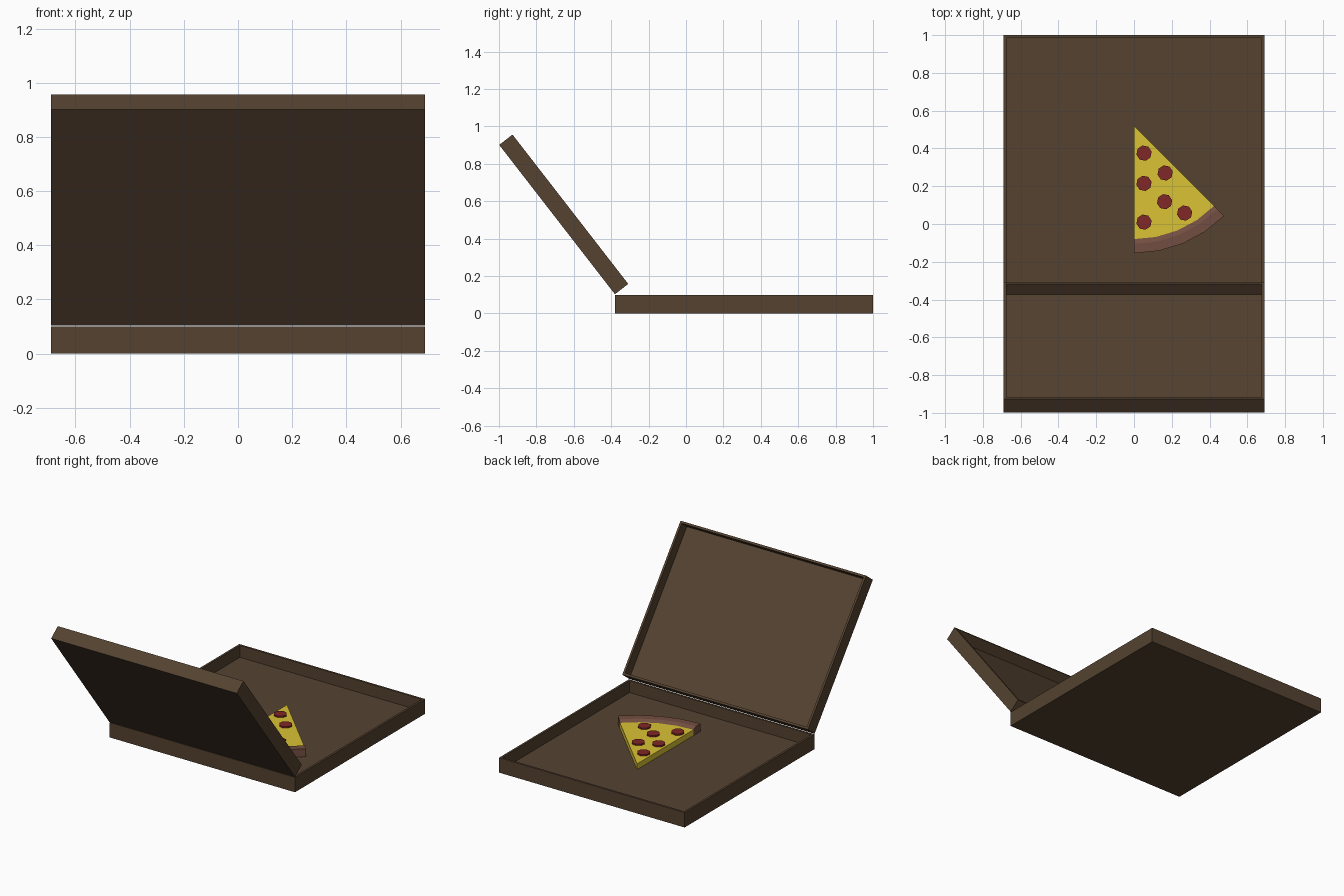
import bpy, bmesh, math
from mathutils import Matrix, Vector

if "Cube" in bpy.data.objects:
    bpy.data.objects.remove(bpy.data.objects["Cube"])


def material(name, rgb):
    m = bpy.data.materials.new(name)
    m.diffuse_color = (*rgb, 1)
    m.use_nodes = True
    m.node_tree.nodes["Principled BSDF"].inputs["Base Color"].default_value = m.diffuse_color
    return m


CARD = material("cardboard", (0.09, 0.055, 0.03))
CHEESE = material("cheese", (0.70, 0.54, 0.035))
CRUST = material("crust", (0.17, 0.075, 0.052))
MEAT = material("pepperoni", (0.22, 0.02, 0.02))


def finish(name, bm, mat):
    bmesh.ops.remove_doubles(bm, verts=bm.verts, dist=1e-5)
    bmesh.ops.recalc_face_normals(bm, faces=bm.faces)
    mesh = bpy.data.meshes.new(name)
    bm.to_mesh(mesh)
    bm.free()
    mesh.materials.append(mat)
    obj = bpy.data.objects.new(name, mesh)
    bpy.context.collection.objects.link(obj)
    return obj


def tray(name, length, depth, wall=0.02, floor=0.02):
    """Open box: x centred, y from 0 to length, z from 0 to depth."""
    bm = bmesh.new()
    bmesh.ops.create_cube(bm, size=1, matrix=Matrix.Translation((0, length / 2, depth / 2))
                          @ Matrix.Diagonal((1.38, length, depth, 1)))
    bm.normal_update()
    top = max(bm.faces, key=lambda f: f.calc_center_median().z)
    bmesh.ops.inset_region(bm, faces=[top], thickness=wall)
    hole = bmesh.ops.extrude_face_region(bm, geom=[top])
    bmesh.ops.delete(bm, geom=[top], context='FACES_ONLY')
    verts = [g for g in hole["geom"] if isinstance(g, bmesh.types.BMVert)]
    bmesh.ops.translate(bm, verts=verts, vec=(0, 0, floor - depth))
    return finish(name, bm, CARD)


# Box base and tilted lid, hinged on the base's rear top edge
base = tray("box_base", 1.38, 0.10)
base.location = (0, -0.38, 0)
lid = tray("box_lid", 1.01, 0.09)
lid.location = (0, -0.38, 0.103)
lid.rotation_euler = (math.atan2(0.80, -0.62), 0, 0)
# the lid opens towards the tray, so its depth axis is flipped
lid.data.transform(Matrix.Diagonal((1, 1, -1, 1)))
lid.data.flip_normals()

TIP = Vector((0, 0.52, 0))


def wedge(name, profile, mat):
    """Sweep a (radius, z) profile through an eighth of a turn about the tip."""
    bm = bmesh.new()
    verts = [bm.verts.new(TIP + Vector((0, -r, z))) for r, z in profile]
    face = bm.faces.new(verts)
    bmesh.ops.spin(bm, geom=[face] + face.edges[:] + verts, cent=TIP, axis=(0, 0, 1),
                   angle=math.pi / 4, steps=4, use_duplicate=False)
    # keep the starting cap
    bmesh.ops.remove_doubles(bm, verts=bm.verts, dist=1e-5)
    edges = [e for e in bm.edges if e.is_boundary]
    if edges:
        bmesh.ops.holes_fill(bm, edges=edges, sides=0)
    return finish(name, bm, mat)


# Pizza slice
wedge("cheese_wedge", [(0, 0.021), (0.60, 0.021), (0.60, 0.06), (0, 0.06)], CHEESE)
wedge("crust", [(0.60, 0.021), (0.675, 0.021), (0.675, 0.073), (0.625, 0.073), (0.60, 0.06)], CRUST)

# Pepperoni discs
spots = [(0.053, 0.375), (0.165, 0.27), (0.053, 0.215),
         (0.162, 0.118), (0.053, 0.01), (0.268, 0.058)]
for i, (x, y) in enumerate(spots):
    bm = bmesh.new()
    bmesh.ops.create_cone(bm, cap_ends=True, segments=8, radius1=0.041, radius2=0.041, depth=0.014,
                          matrix=Matrix.Translation((x, y, 0.063)) @ Matrix.Rotation(0.2, 4, 'Z'))
    finish(f"pepperoni_{i + 1}", bm, MEAT)
